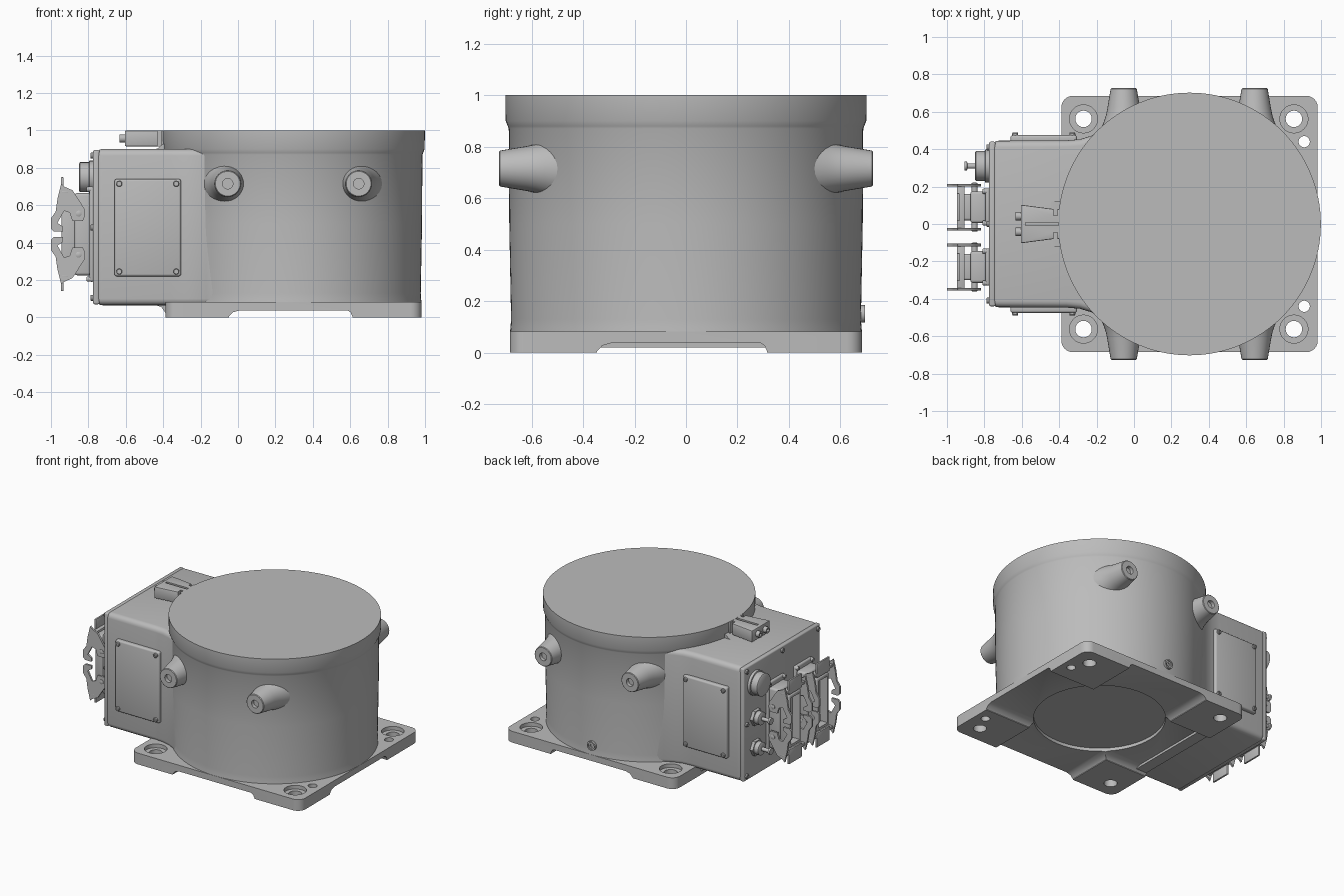
import bpy, bmesh, math
from mathutils import Vector

cube = bpy.data.objects.get("Cube")
if cube:
    bpy.data.objects.remove(cube, do_unlink=True)

grey = bpy.data.materials.new("cast grey")
grey.use_nodes = True
grey.diffuse_color = (0.5, 0.5, 0.5, 1)
grey.node_tree.nodes["Principled BSDF"].inputs["Base Color"].default_value = (0.5, 0.5, 0.5, 1)

AXIS_X = 0.297      # vertical axis of the drum
END_X = -0.775      # outer face of the connector plate


def finish(name, bm, bevel=0, segments=3, angle=35):
    bmesh.ops.recalc_face_normals(bm, faces=bm.faces)
    me = bpy.data.meshes.new(name)
    bm.to_mesh(me)
    bm.free()
    me.materials.append(grey)
    ob = bpy.data.objects.new(name, me)
    bpy.context.collection.objects.link(ob)
    if bevel:
        mod = ob.modifiers.new("bevel", 'BEVEL')
        mod.width, mod.segments = bevel, segments
        mod.limit_method, mod.angle_limit = 'ANGLE', math.radians(45)
        apply(ob, mod)
    smooth(ob, angle)
    return ob


def activate(ob):
    bpy.ops.object.select_all(action='DESELECT')
    ob.select_set(True)
    bpy.context.view_layer.objects.active = ob


def apply(ob, mod):
    activate(ob)
    bpy.ops.object.modifier_apply(modifier=mod.name)


def smooth(ob, angle=35):
    activate(ob)
    bpy.ops.object.shade_smooth_by_angle(angle=math.radians(angle))


def prism(name, pts, axis, lo, hi, bevel=0, segments=3):
    """Extrude a 2D outline along 'y' (points are x, z) or 'z' (points are x, y)."""
    bm = bmesh.new()
    place = (lambda p, h: (p[0], h, p[1])) if axis == 'y' else (lambda p, h: (p[0], p[1], h))
    a, b = ([bm.verts.new(place(p, h)) for p in pts] for h in (lo, hi))
    bm.faces.new(a)
    bm.faces.new(b)
    for i in range(len(pts)):
        j = (i + 1) % len(pts)
        bm.faces.new((a[i], a[j], b[j], b[i]))
    return finish(name, bm, bevel, segments)


def box(name, x, y, z, bevel=0, segments=3):
    pts = [(x[0], y[0]), (x[1], y[0]), (x[1], y[1]), (x[0], y[1])]
    return prism(name, pts, 'z', z[0], z[1], bevel, segments)


def lathe(name, profile, loc=(0, 0, 0), axis=(0, 0, 1), n=32, angle=35):
    """Turn (radius, height) pairs about an axis; both ends are capped."""
    bm = bmesh.new()
    q = Vector(axis).to_track_quat('Z', 'Y')
    rings = []
    for r, h in profile:
        turn = [2 * math.pi * i / n for i in range(n)]
        rings.append([bm.verts.new(q @ Vector((r * math.cos(t), r * math.sin(t), h)) + Vector(loc)) for t in turn])
    bm.faces.new(rings[0])
    bm.faces.new(rings[-1])
    for a, b in zip(rings, rings[1:]):
        for i in range(n):
            j = (i + 1) % n
            bm.faces.new((a[i], a[j], b[j], b[i]))
    return finish(name, bm, angle=angle)


def bolt(name, loc, axis, r=0.016, h=0.014):
    return lathe(name, [(r, -0.01), (r, h * 0.7), (r * 0.8, h), (r * 0.45, h), (r * 0.45, h * 0.5)], loc, axis, 12)


def cut(ob, cutters):
    for c in cutters:
        c.hide_render = True
        mod = ob.modifiers.new("cut", 'BOOLEAN')
        mod.operation, mod.solver, mod.object = 'DIFFERENCE', 'EXACT', c
        apply(ob, mod)
        bpy.data.objects.remove(c, do_unlink=True)
    smooth(ob)


# Foot plate: rounded square with crossed channels, a round recess and bolt holes
corner, half = 0.06, 0.685
outline = []
for k, (sx, sy) in enumerate([(1, 1), (-1, 1), (-1, -1), (1, -1)]):
    for i in range(7):
        t = math.pi / 2 * (k + i / 6)
        outline.append((AXIS_X + sx * (half - corner) + corner * math.cos(t), sy * (half - corner) + corner * math.sin(t)))
base = prism("foot_plate", outline, 'z', 0, 0.082)
channel = [(-0.345, -0.02), (-0.345, 0.005), (-0.325, 0.027), (-0.29, 0.037),
           (0.29, 0.037), (0.305, 0.027), (0.315, 0.005), (0.315, -0.02)]
cutters = [prism("channel_x", [(AXIS_X + a, z) for a, z in channel], 'y', -1, 1)]
across = prism("channel_y", channel, 'y', -1, 1)
for v in across.data.vertices:
    v.co = (AXIS_X + v.co.y, v.co.x, v.co.z)
across.data.flip_normals()
cutters.append(across)
cutters.append(lathe("round_recess", [(0.435, -0.02), (0.435, 0.06)], (AXIS_X, 0, 0), n=64))
for x in (-0.27, 0.855):
    for y in (-0.562, 0.562):
        cutters.append(lathe("bolt_hole", [(0.044, -0.02), (0.044, 0.055), (0.075, 0.055), (0.075, 0.1)], (x, y, 0)))
for y in (-0.44, 0.44):
    cutters.append(lathe("dowel_hole", [(0.03, -0.02), (0.03, 0.1)], (0.91, y, 0)))
cut(base, cutters)

# Drum with flared foot and raised rim
lathe("drum", [(0.55, 0.07), (0.684, 0.08), (0.682, 0.1), (0.68, 0.13), (0.687, 0.5), (0.689, 0.87),
               (0.693, 0.88), (0.701, 0.9), (0.702, 1.0)], (AXIS_X, 0, 0), n=128)

# Side bosses with threaded ends, and a drain plug at the back
for s in (-1, 1):
    for x in (-0.055, 0.645):
        lathe("side_boss", [(0.125, 0.50), (0.105, 0.55), (0.094, 0.585), (0.087, 0.62), (0.07, 0.722), (0.066, 0.726),
                            (0.028, 0.726), (0.028, 0.70)], (x, 0, 0.715), (0, s, 0))
lathe("drain_plug", [(0.034, 0.66), (0.034, 0.695), (0.024, 0.695), (0.024, 0.687), (0.012, 0.687), (0.012, 0.68)],
      (0.28, 0, 0.15), (0, 1, 0), 24)

# Connector housing, blended into the drum
edge = [(-0.76, 0.445), (-0.36, 0.447), (-0.29, 0.453), (-0.23, 0.471), (-0.17, 0.502), (-0.12, 0.535), (0.1, 0.535)]
prism("connector_housing", edge + [(x, -y) for x, y in reversed(edge)], 'z', 0.065, 0.9, 0.035, 4)
prism("housing_top_fillet", [(-0.47, 0.895), (-0.43, 0.903), (-0.405, 0.925), (-0.3, 0.95), (-0.3, 0.88)], 'y', -0.12, 0.12)
prism("housing_bottom_fillet", [(-0.45, 0.07), (-0.41, 0.055), (-0.385, 0.02), (-0.3, 0.02), (-0.3, 0.09)], 'y', -0.38, 0.38)
box("end_plate", (END_X, -0.74), (-0.44, 0.44), (0.07, 0.895), 0.01)
for y in (-0.41, 0, 0.41):
    for z in (0.105, 0.48, 0.865):
        if y or z != 0.48:
            bolt("end_plate_bolt", (END_X, y, z), (-1, 0, 0))

# Side covers with corner screws
for s in (-1, 1):
    box("side_cover", (-0.66, -0.305), sorted((s * 0.43, s * 0.475)), (0.22, 0.74), 0.012)
    for x in (-0.635, -0.33):
        for z in (0.245, 0.715):
            bolt("side_cover_screw", (x, s * 0.475, z), (0, s, 0))

# Clamp block on top, with slots and two screws
block = prism("clamp_block", [(-0.605, -0.103), (-0.605, 0.103), (-0.43, 0.08), (-0.35, 0.08), (-0.35, -0.08), (-0.43, -0.08)],
              'z', 0.915, 0.999, 0.006, 2)
slots = [box("slot", (-0.58, -0.3), (-0.009, 0.009), (0.95, 1.1))]
slots += [box("notch", (-0.43, -0.41), sorted((s * 0.045, s * 0.12)), (0.9, 1.1)) for s in (-1, 1)]
cut(block, slots)
for y in (-0.042, 0.042):
    lathe("clamp_screw", [(0.022, -0.01), (0.022, 0.028), (0.011, 0.028), (0.011, 0.015)], (-0.605, y, 0.957), (-1, 0, 0), 16)

# Round sockets: one large, two small with pins
lathe("large_socket", [(0.088, -0.01), (0.088, 0.02), (0.08, 0.022), (0.08, 0.07), (0.072, 0.075)],
      (END_X, 0.31, 0.75), (-1, 0, 0))
for z in (0.5, 0.28):
    lathe("small_socket_nut", [(0.06, -0.01), (0.06, 0.022)], (END_X, 0.31, z), (-1, 0, 0), 6)
    lathe("small_socket", [(0.046, 0), (0.046, 0.055), (0.036, 0.06), (0.014, 0.06), (0.014, 0.115),
                           (0.024, 0.118), (0.024, 0.132)], (END_X, 0.31, z), (-1, 0, 0), 24)

# Rectangular connectors with pairs of hooked locking levers
MID_Z = 0.445
lever = [(-0.945, 0.27), (-0.965, 0.19), (-0.975, 0.12), (-1.0, 0.085), (-1.0, 0.03), (-0.985, 0.015), (-0.935, 0.015),
         (-0.935, 0.04), (-0.965, 0.06), (-0.93, 0.125), (-0.9, 0.115), (-0.885, 0.07), (-0.83, 0.07),
         (-0.817, 0.10), (-0.82, 0.135), (-0.885, 0.235), (-0.93, 0.255)]
for y, z_name in ((0.09, "inner"), (-0.23, "outer")):
    box(z_name + "_connector_flange", (-0.795, -0.77), (y - 0.1, y + 0.1), (0.19, 0.70), 0.012)
    box(z_name + "_connector_body", (-0.875, -0.78), (y - 0.085, y + 0.085), (0.225, 0.665), 0.015)
    hood = box(z_name + "_connector_hood", (-0.945, -0.86), (y - 0.07, y + 0.07), (0.25, 0.64), 0.012)
    cut(hood, [box("socket_opening", (-1.0, -0.885), (y - 0.052, y + 0.052), (0.275, 0.615))])
    for dy in (-0.085, 0.085):
        for z in (0.205, 0.685):
            bolt("flange_screw", (-0.795, y + dy, z), (-1, 0, 0), 0.014)
    for s in (-1, 1):
        box("lever_handle", (-0.947, -0.932), (y - 0.075, y + 0.075), sorted((MID_Z + s * 0.2, MID_Z + s * 0.305)), 0.005, 2)
        box("lever_bridge", (-0.947, -0.905), (y - 0.125, y + 0.125), sorted((MID_Z + s * 0.215, MID_Z + s * 0.235)), 0.005, 2)
        for side in (-1, 1):
            outer = y + side * 0.118
            prism("locking_lever", [(x, MID_Z + s * z) for x, z in lever], 'y', outer - 0.007, outer + 0.007)
            lathe("lever_pivot", [(0.016, 0), (0.016, 0.128), (0.01, 0.131)],
                  (-0.852, y, MID_Z + s * 0.11), (0, side, 0), 16)
